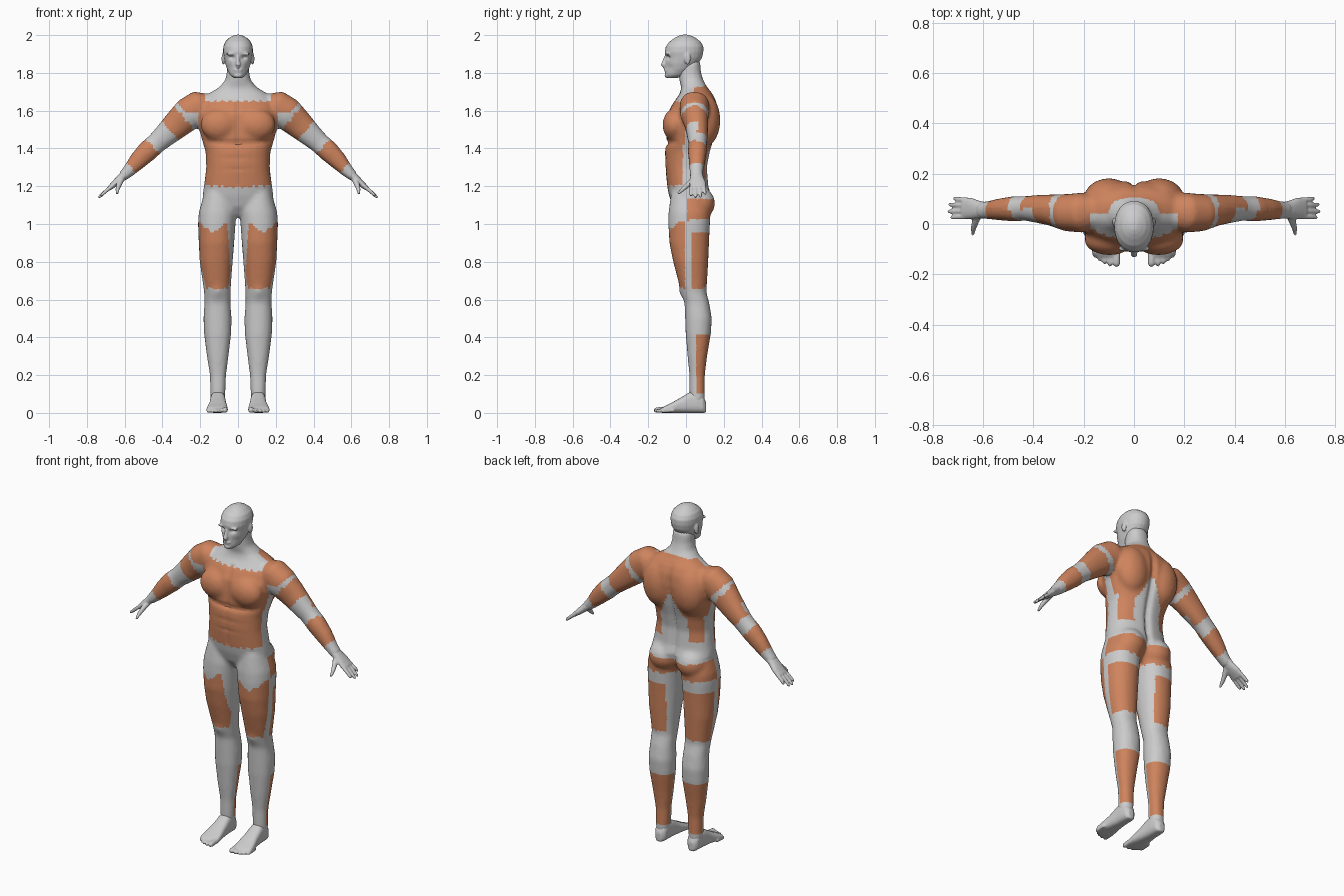
import bpy, bmesh, math
from mathutils import Vector as V

orange = bpy.data.materials.new("worked_muscle")
orange.diffuse_color = (0.62, 0.23, 0.11, 1)


def loft(bm, rings, n=24, e=2.2):
    """Closed skin over rings given as (centre, u axis, v axis)."""
    loops = []
    for c, u, v in rings:
        loop = []
        for i in range(n):
            a = 2 * math.pi * i / n
            ca, sa = math.cos(a), math.sin(a)
            p = math.copysign(abs(ca) ** (2 / e), ca)
            q = math.copysign(abs(sa) ** (2 / e), sa)
            loop.append(bm.verts.new(c + u * p + v * q))
        loops.append(loop)
    for a, b in zip(loops, loops[1:]):
        for i in range(n):
            bm.faces.new((a[i], a[(i + 1) % n], b[(i + 1) % n], b[i]))
    bm.faces.new(loops[0][::-1])
    bm.faces.new(loops[-1])


def stack(bm, rows, e=2.2):
    """Horizontal slices: z, x min, x max, y front, y back."""
    loft(bm, [(V(((a + b) / 2, (f + k) / 2, z)), V(((b - a) / 2, 0, 0)), V((0, (k - f) / 2, 0)))
              for z, a, b, f, k in rows], e=e)


def tube(bm, s, rows, n=20):
    """Limb in any direction: x, y, z, radius in the xz plane, radius along y."""
    pts = [V((s * r[0], r[1], r[2])) for r in rows]
    rings = []
    for i, r in enumerate(rows):
        t = (pts[min(i + 1, len(pts) - 1)] - pts[max(i - 1, 0)]).normalized()
        side = V((0, 1, 0)) if abs(t.y) < 0.7 else V((1, 0, 0))
        u = t.cross(side).normalized()
        rings.append((pts[i], u * r[3], u.cross(t) * r[4]))
    loft(bm, rings, n)


def blob(bm, c, r):
    new = bmesh.ops.create_uvsphere(bm, u_segments=20, v_segments=14, radius=1)["verts"]
    for v in new:
        v.co = V((v.co.x * r[0] + c[0], v.co.y * r[1] + c[1], v.co.z * r[2] + c[2]))


def fuse(bm, name, voxel, smooth):
    """Merge overlapping volumes into one skin."""
    bmesh.ops.recalc_face_normals(bm, faces=bm.faces)
    me = bpy.data.meshes.new(name)
    bm.to_mesh(me)
    ob = bpy.data.objects.new(name, me)
    bpy.context.collection.objects.link(ob)
    m = ob.modifiers.new("remesh", 'REMESH')
    m.mode, m.voxel_size = 'VOXEL', voxel
    m = ob.modifiers.new("smooth", 'SMOOTH')
    m.factor, m.iterations = 0.5, smooth
    dg = bpy.context.evaluated_depsgraph_get()
    out = bpy.data.meshes.new_from_object(ob.evaluated_get(dg))
    bpy.data.objects.remove(ob)
    return out


def place(name, me, coloured=False):
    me.shade_smooth()
    if coloured:
        me.materials.clear()
        me.materials.append(orange)
    bpy.context.collection.objects.link(bpy.data.objects.new(name, me))


def g(d, w):
    return math.exp(-(d / w) ** 2)


# Body: torso and neck
body = bmesh.new()
stack(body, [(z, -w, w, f, k) for z, w, f, k in [
    (1.04, .07, -.03, .08), (1.09, .17, -.07, .12), (1.15, .188, -.09, .135), (1.2, .181, -.1, .12),
    (1.3, .168, -.11, .112), (1.38, .172, -.112, .127), (1.45, .192, -.105, .148),
    (1.52, .212, -.105, .165), (1.58, .215, -.1, .172), (1.64, .2, -.07, .165), (1.685, .165, -.035, .145),
    (1.72, .105, -.025, .115), (1.76, .068, -.035, .092), (1.8, .06, -.04, .08), (1.86, .058, -.03, .075)]], 2.3)
for s in (-1, 1):
    # Muscle masses
    blob(body, (s * .098, -.062, 1.525), (.1, .062, .085))
    blob(body, (s * .1, .1, 1.55), (.1, .082, .14))
    blob(body, (s * .09, .07, 1.11), (.088, .084, .085))
    # Arms
    tube(body, s, [(.14, .05, 1.64, .05, .06), (.2, .045, 1.622, .088, .08), (.26, .045, 1.585, .088, .075),
                   (.32, .055, 1.53, .077, .063), (.38, .06, 1.475, .064, .056), (.43, .062, 1.43, .055, .049),
                   (.48, .06, 1.385, .056, .05), (.53, .058, 1.335, .048, .044), (.58, .055, 1.28, .034, .036),
                   (.615, .055, 1.247, .026, .034)])
    # Legs
    stack(body, [(z, s * a, s * b, f, k) for z, a, b, f, k in [
        (1.16, .03, .18, -.08, .11), (1.06, .008, .208, -.093, .13), (1.0, .013, .212, -.094, .127),
        (.9, .02, .208, -.088, .122), (.8, .028, .203, -.068, .118), (.7, .036, .188, -.042, .112),
        (.64, .039, .18, -.024, .108), (.58, .04, .178, -.008, .124), (.5, .034, .183, -.005, .137),
        (.42, .036, .18, -.002, .132), (.3, .05, .165, .008, .112), (.2, .063, .149, .018, .1),
        (.12, .066, .147, .018, .1), (.06, .07, .145, .02, .1)]], 2.2)
me = fuse(body, "body", .012, 4)

# Grooves: spine, buttocks, breastbone, under the chest, knees
for v in me.vertices:
    x, y, z = v.co
    if abs(x) < .2 and z > 1.02:
        if y > .05 and z < 1.7:
            v.co.y -= .018 * g(x, .016) * min(1, (1.72 - z) * 8)
        if y < -.04:
            v.co.y += .010 * g(x, .010) * (1 if z > 1.42 else .4) * (1.2 < z < 1.66)
            v.co.y += .012 * g(z - 1.428 - .2 * x * x, .014) * g(x, .17)
            v.co.y += .003 * (g(z - 1.35, .008) + g(z - 1.29, .008)) * g(x, .08)
    elif z < .75 and y < .03:
        v.co.y -= .010 * g(z - .64, .03) * g(abs(x) - .11, .03)


# Body areas: name and whether coloured
def area(c):
    x, y, z = abs(c.x), c.y, c.z
    t = (x - .2) * .76 - (z - 1.64) * .65
    tooth = .022 * abs((x * 25) % 1 - .5)
    if x > .205 + max(0, 1.62 - z) * .06 and z > 1.22 or x > .25:
        if t < .09:
            if y < .03 and z < 1.59:
                return "armpit_front", 0
            return "deltoid", 1
        if y < .06:
            if .11 + tooth < t < .215:
                return "biceps", 1
            if .335 + tooth < t < .50:
                return "forearm_front", 1
        elif .12 + tooth < t < .29:
            return "triceps", 1
        elif .36 + tooth < t < .5:
            return "forearm_back", 1
        return "arm", 0
    if z > 1.42 and y < .04:
        if z < 1.645 + tooth and y < -.0:
            return "chest", 1
        if x > .17 and z > 1.6:
            return "deltoid", 1
        return "collar", 0
    if z > 1.18 and y < -.015:
        return ("abdomen", 1) if z > 1.185 + .1 * x + tooth else ("pelvis", 0)
    if z > 1.4 and y >= .04:
        if z > 1.735 - .1 * x or (x < .07 - (z - 1.4) * .5 and z < 1.52):
            return "neck" if z > 1.6 else "lower_back", 0
        return "upper_back", 1
    if z > 1.24 and y > .05 and .085 < x < .16:
        return "flank", 1
    if z > 1.16:
        return "waist", 0
    if 1.02 < z < 1.125 + .1 * (x - .1) and y > .01:
        return "buttock", 1
    if z > .66:
        if y < -.005 and x > .035 + .06 * (z - .66):
            if z < .945 + .8 * abs(x - .135) + tooth:
                return "front_thigh", 1
        elif y > .03 and z < .955 and x > .06:
            return "rear_thigh", 1
        return "thigh", 0
    if .1 < z < .41 and y > .058:
        return "calf", 1
    return "lower_leg", 0


src = bmesh.new()
src.from_mesh(me)
groups = {}
for f in src.faces:
    groups.setdefault(area(f.calc_center_median()), set()).add(f.index)
for (name, coloured), keep in groups.items():
    part = src.copy()
    bmesh.ops.delete(part, geom=[f for f in part.faces if f.index not in keep], context='FACES')
    m = bpy.data.meshes.new(name)
    part.to_mesh(m)
    place(name, m, coloured)

# Head with nose, lips and ears
head = bmesh.new()
stack(head, [(z, -w, w, f, k) for z, w, f, k in [
    (1.772, .022, -.1, -.05), (1.788, .042, -.11, .0), (1.82, .058, -.11, .04), (1.85, .068, -.109, .065),
    (1.88, .074, -.108, .085), (1.91, .079, -.113, .092), (1.94, .078, -.107, .092), (1.965, .068, -.088, .078),
    (1.985, .048, -.06, .052), (1.996, .028, -.04, .03), (2.002, .012, -.022, .012)]], 2.1)
tube(head, 1, [(0, -.104, 1.892, .007, .008), (0, -.116, 1.86, .010, .010), (0, -.122, 1.843, .015, .012),
               (0, -.112, 1.834, .014, .010)], 12)
blob(head, (0, -.108, 1.816), (.024, .008, .005))
blob(head, (0, -.106, 1.807), (.02, .008, .005))
blob(head, (0, -.1, 1.787), (.022, .014, .013))
for s in (-1, 1):
    blob(head, (s * .078, .008, 1.875), (.009, .017, .032))
    blob(head, (s * .033, -.098, 1.9), (.03, .012, .008))
hm = fuse(head, "head", .005, 3)
for v in hm.vertices:
    x, y, z = v.co
    if y < -.04:
        v.co.y += .014 * g(abs(x) - .032, .014) * g(z - 1.882, .011)
        v.co.y += .006 * g(abs(x) - .045, .016) * g(z - 1.825, .02)
place("head", hm)

# Hands and feet
for s, side in ((-1, "right"), (1, "left")):
    hand = bmesh.new()
    tube(hand, s, [(.595, .055, 1.266, .025, .033), (.62, .057, 1.243, .022, .036), (.65, .062, 1.216, .018, .043),
                   (.68, .063, 1.19, .013, .043)])
    for y0, y1, x1, z1 in ((.03, .026, .728, 1.148), (.051, .05, .739, 1.138),
                           (.073, .077, .736, 1.141), (.094, .102, .718, 1.156)):
        tube(hand, s, [(.66, y0, 1.206, .011, .011), (.7, (y0 + y1) / 2, 1.174, .010, .010),
                       (x1 - .006, y1, z1 + .006, .008, .008), (x1, y1, z1, .004, .004)], 10)
    tube(hand, s, [(.615, .045, 1.24, .016, .016), (.63, .01, 1.208, .014, .014),
                   (.638, -.018, 1.183, .011, .011), (.64, -.042, 1.16, .006, .006)], 10)
    place(side + "_hand", fuse(hand, "hand", .005, 2))

    foot = bmesh.new()
    loft(foot, [(V((s * (a + b) / 2, y, h / 2)), V((s * (b - a) / 2, 0, 0)), V((0, 0, h / 2))) for y, a, b, h in [
        (.107, .09, .125, .055), (.09, .072, .14, .09), (.06, .068, .145, .115), (.02, .066, .147, .11),
        (-.03, .062, .152, .08), (-.08, .055, .163, .052), (-.115, .053, .168, .035), (-.13, .056, .15, .026)]], e=2.8)
    for x, y, r in ((.069, -.17, .015), (.095, -.168, .011), (.116, -.16, .0105), (.136, -.148, .010), (.156, -.133, .010)):
        tube(foot, s, [(x, y + .07, r + .004, r, r), (x, y + .012, r, r, r), (x, y, r - .003, r * .5, r * .5)], 10)
    place(side + "_foot", fuse(foot, "foot", .006, 2))
